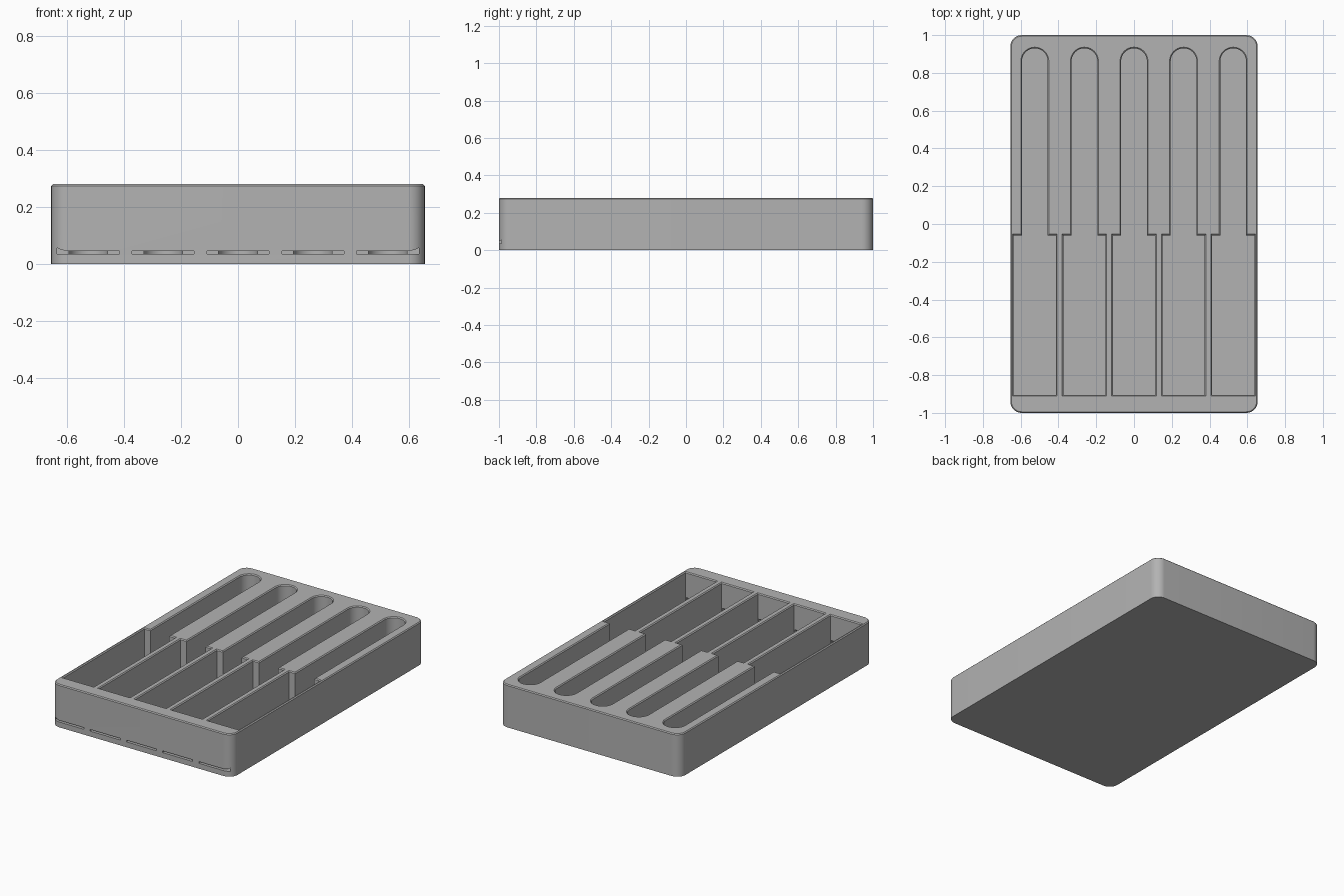
import bpy
import bmesh
import math

cube = bpy.data.objects.get("Cube")
if cube:
    bpy.data.objects.remove(cube, do_unlink=True)

W, L, H = 1.31, 2.0, 0.28     # tray width, length, height
FLOOR = 0.035                 # pocket floor height
PITCH = 0.2625                # pocket spacing
EDGE = 0.006                  # small edge chamfer

grey = bpy.data.materials.new("mid grey")
grey.use_nodes = True
colour = (0.45, 0.45, 0.45, 1)
grey.diffuse_color = colour
grey.node_tree.nodes["Principled BSDF"].inputs["Base Color"].default_value = colour


def arc(cx, cy, r, start, end, steps):
    return [(cx + r * math.cos(math.radians(start + (end - start) * i / steps)),
             cy + r * math.sin(math.radians(start + (end - start) * i / steps)))
            for i in range(steps + 1)]


def loft(name, rings):
    """Solid from stacked outlines with equal point counts."""
    bm = bmesh.new()
    loops = [[bm.verts.new(p) for p in ring] for ring in rings]
    for a, b in zip(loops, loops[1:]):
        for i in range(len(a)):
            j = (i + 1) % len(a)
            bm.faces.new((a[i], a[j], b[j], b[i]))
    bm.faces.new(loops[0][::-1])
    bm.faces.new(loops[-1])
    bmesh.ops.recalc_face_normals(bm, faces=bm.faces)
    mesh = bpy.data.meshes.new(name)
    bm.to_mesh(mesh)
    bm.free()
    mesh.materials.append(grey)
    obj = bpy.data.objects.new(name, mesh)
    bpy.context.collection.objects.link(obj)
    return obj


def body_ring(inset, z, r=0.06):
    x, y = W / 2 - r, L / 2 - r
    pts = []
    for k, (sx, sy) in enumerate([(1, 1), (-1, 1), (-1, -1), (1, -1)]):
        pts += arc(sx * x, sy * y, r - inset, 90 * k, 90 * k + 90, 10)
    return [(px, py, z) for px, py in pts]


def pocket_ring(cx, grow, z):
    # wide front bay joined to a narrow round-ended channel
    wide, narrow = 0.112 + grow, 0.068 + grow
    front, shoulder = -0.905 - grow, -0.06 + grow
    pts = [(-narrow, shoulder), (-wide, shoulder), (-wide, front),
           (wide, front), (wide, shoulder), (narrow, shoulder)]
    pts += arc(0, 0.862, narrow, 0, 180, 24)
    return [(cx + px, py, z) for px, py in pts]


# Tray body with softened top rim
tray = loft("tray_body", [body_ring(0, 0), body_ring(0, H - EDGE), body_ring(EDGE, H)])

# Pockets with chamfered mouths, and drain slots that open inward
cutters = []
for i in range(5):
    cx = (i - 2) * PITCH
    cutters.append(loft("pocket_cutter", [
        pocket_ring(cx, 0, FLOOR), pocket_ring(cx, 0, H - EDGE),
        pocket_ring(cx, EDGE, H), pocket_ring(cx, EDGE, H + 0.05)]))
    profile = [(-1.02, FLOOR), (-0.88, FLOOR), (-0.88, 0.13), (-1.0, 0.046), (-1.02, 0.046)]
    cutters.append(loft("slot_cutter", [
        [(cx + s * 0.109, y, z) for y, z in profile] for s in (-1, 1)]))

bpy.context.view_layer.objects.active = tray
tray.select_set(True)
for cutter in cutters:
    mod = tray.modifiers.new("cut", 'BOOLEAN')
    mod.operation = 'DIFFERENCE'
    mod.solver = 'EXACT'
    mod.object = cutter
    bpy.ops.object.modifier_apply(modifier=mod.name)
    bpy.data.objects.remove(cutter, do_unlink=True)

bpy.ops.object.shade_smooth_by_angle(angle=math.radians(30))
